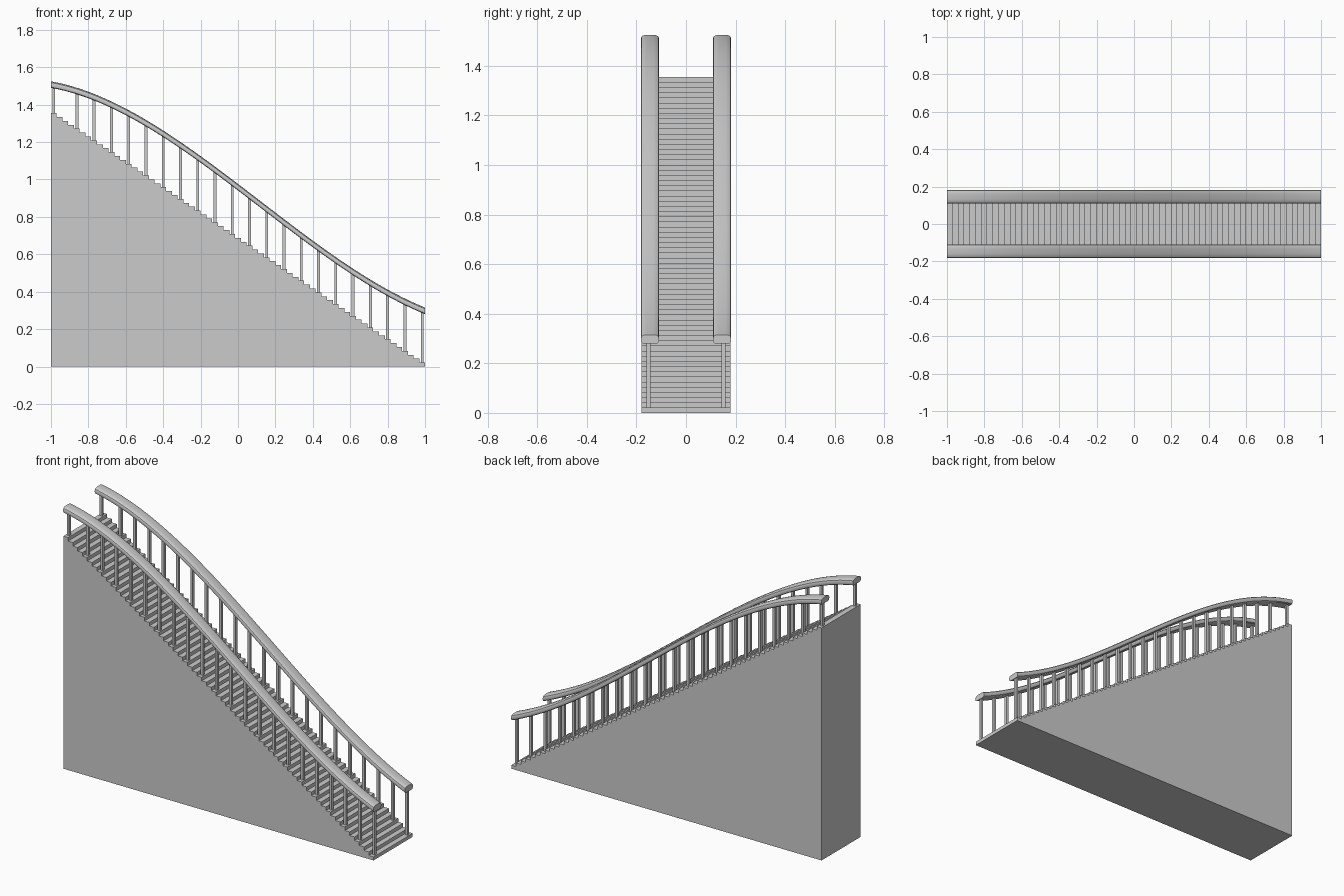
import bpy, bmesh

if "Cube" in bpy.data.objects:
    bpy.data.objects.remove(bpy.data.objects["Cube"])

STEPS = 65
RUN, RISE = 2 / STEPS, 1.355 / STEPS
HALF_W = 0.18
RAIL_Y, POST_Y = 0.1455, 0.151


def make_object(name, bm):
    bmesh.ops.recalc_face_normals(bm, faces=bm.faces)
    me = bpy.data.meshes.new(name)
    bm.to_mesh(me)
    bm.free()
    ob = bpy.data.objects.new(name, me)
    bpy.context.collection.objects.link(ob)
    return ob


def rail_z(x):
    """Height of the rail's underside: a gentle S from top to bottom (Bezier)."""
    t = (x + 1) / 2
    p = (1.49, 1.37, 0.55, 0.28)
    s = 1 - t
    return s**3 * p[0] + 3 * s * s * t * p[1] + 3 * s * t * t * p[2] + t**3 * p[3]


def step_x(i):
    return 1 - (i + 0.5) * RUN


# Stair block: stepped profile extruded across the width
bm = bmesh.new()
profile = [(-1, 0), (1, 0)]
for i in range(STEPS):
    z = (i + 1) * RISE
    profile += [(1 - i * RUN, z), (1 - (i + 1) * RUN, z)]
face = bm.faces.new([bm.verts.new((x, -HALF_W, z)) for x, z in profile])
ext = bmesh.ops.extrude_face_region(bm, geom=[face], use_keep_orig=True)
bmesh.ops.translate(bm, vec=(0, 2 * HALF_W, 0),
                    verts=[v for v in ext["geom"] if isinstance(v, bmesh.types.BMVert)])
make_object("stair_block", bm)

# Handrail cross-section: flat underside, rounded sides, slightly crowned top
half = [(0.029, 0), (0.0345, 0.004), (0.0365, 0.012), (0.0365, 0.021),
        (0.034, 0.028), (0.027, 0.033), (0.013, 0.035)]
section = half + [(-y, z) for y, z in reversed(half)]

for side, label in ((-1, "front"), (1, "back")):
    # Handrail swept along the S curve
    bm = bmesh.new()
    rings = []
    for k in range(49):
        x = -1 + 2 * k / 48
        rings.append([bm.verts.new((x, side * RAIL_Y + y, rail_z(x) + z)) for y, z in section])
    n = len(section)
    for a, b in zip(rings, rings[1:]):
        for j in range(n):
            bm.faces.new((a[j], a[(j + 1) % n], b[(j + 1) % n], b[j]))
    bm.faces.new(rings[0])
    bm.faces.new(rings[-1])
    rail = make_object(label + "_handrail", bm)
    bpy.ops.object.select_all(action='DESELECT')
    rail.select_set(True)
    bpy.context.view_layer.objects.active = rail
    bpy.ops.object.shade_smooth_by_angle()

    # Balusters on every third step plus the top step
    bm = bmesh.new()
    for i in list(range(0, STEPS - 2, 3)) + [STEPS - 1]:
        x, z0 = step_x(i), (i + 1) * RISE - 0.003
        z1 = rail_z(x) + 0.012
        geo = bmesh.ops.create_cube(bm, size=1)
        for v in geo["verts"]:
            v.co.x = x + v.co.x * 0.015
            v.co.y = side * POST_Y + v.co.y * 0.016
            v.co.z = z1 if v.co.z > 0 else z0
    make_object(label + "_balusters", bm)
